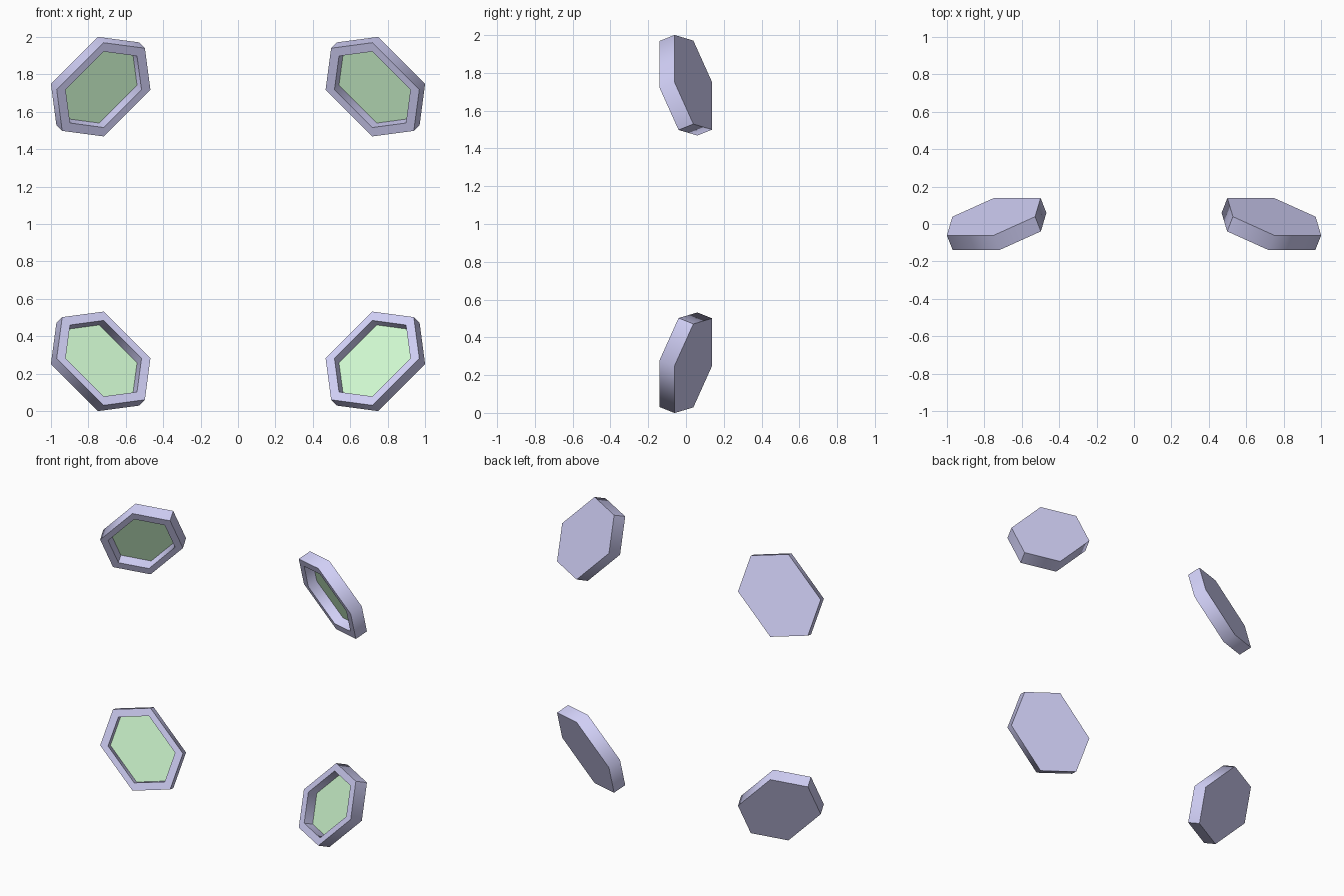
import bpy, bmesh, math
from mathutils import Vector

if "Cube" in bpy.data.objects:
    bpy.data.objects.remove(bpy.data.objects["Cube"])


def material(name, color):
    m = bpy.data.materials.new(name)
    m.diffuse_color = color
    m.use_nodes = True
    m.node_tree.nodes["Principled BSDF"].inputs["Base Color"].default_value = m.diffuse_color
    return m


lilac = material("lilac", (0.64, 0.63, 0.93, 1))
green = material("light_green", (0.63, 0.95, 0.63, 1))

# Stretched hexagon in its own plane (long axis U, short axis V, facing N)
HEX = [(-0.177, -0.2035), (-0.3125, 0), (-0.177, 0.2035),
       (0.177, 0.2035), (0.3125, 0), (0.177, -0.2035)]
CENTRE = Vector((0.75, 0.039, 0.75))
U = Vector((1, 0, -1)).normalized()
V = Vector((-0.617, 0.49, -0.617)).normalized()
N = Vector((-0.346, -0.872, -0.346)).normalized()


def hex_loft(name, rings, mat, sx, sz):
    """Loft (scale, height) hexagon rings, mirrored into one of four corners."""
    bm = bmesh.new()
    loops = []
    for scale, height in rings:
        pts = [CENTRE + U * a * scale + V * b * scale + N * height for a, b in HEX]
        loops.append([bm.verts.new((p.x * sx, p.y, 1 + p.z * sz)) for p in pts])
    for lo, hi in zip(loops, loops[1:]):
        for i in range(6):
            j = (i + 1) % 6
            bm.faces.new((lo[i], lo[j], hi[j], hi[i]))
    bm.faces.new(loops[0])
    bm.faces.new(loops[-1])
    bmesh.ops.recalc_face_normals(bm, faces=bm.faces)
    me = bpy.data.meshes.new(name)
    bm.to_mesh(me)
    bm.free()
    me.materials.append(mat)
    ob = bpy.data.objects.new(name, me)
    bpy.context.collection.objects.link(ob)
    bpy.ops.object.select_all(action='DESELECT')
    ob.select_set(True)
    bpy.context.view_layer.objects.active = ob
    bpy.ops.object.shade_smooth_by_angle(angle=math.radians(60))


for sx, side in ((-1, "left"), (1, "right")):
    for sz, level in ((-1, "lower"), (1, "upper")):
        # Recessed dish with rim
        hex_loft(f"{level}_{side}_frame",
                 [(1, 0), (1, 0.09), (0.81, 0.09), (0.81, 0.015)], lilac, sx, sz)
        # Green panel on the recess floor
        hex_loft(f"{level}_{side}_panel",
                 [(0.808, 0.014), (0.808, 0.022)], green, sx, sz)
